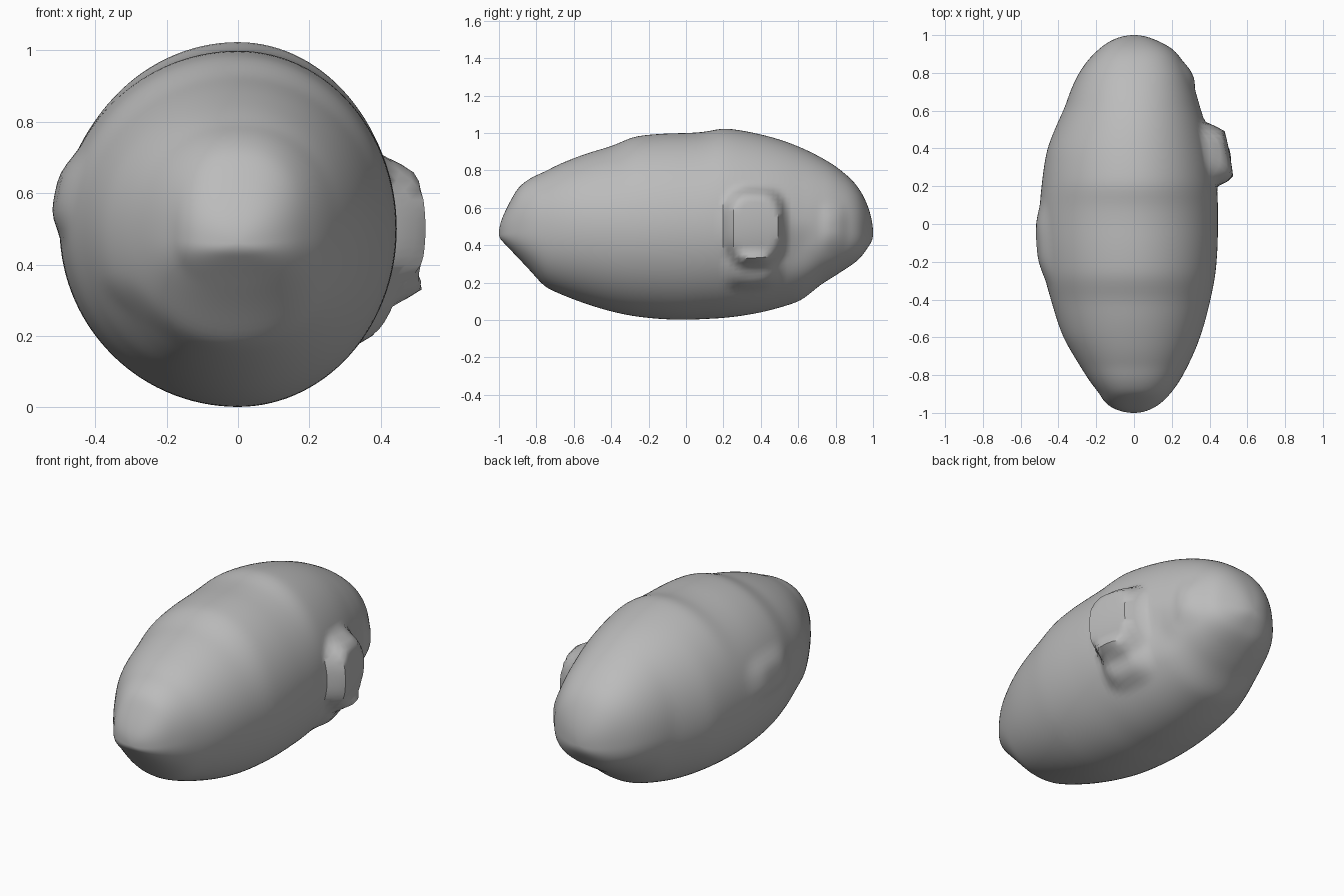
import bpy, bmesh, math
from mathutils import Vector

cube = bpy.data.objects.get("Cube")
if cube:
    bpy.data.objects.remove(cube)

# Stone colour
stone = bpy.data.materials.new("grey_stone")
stone.use_nodes = True
colour = (0.5, 0.5, 0.5, 1)
stone.diffuse_color = colour
shader = stone.node_tree.nodes["Principled BSDF"]
shader.inputs["Base Color"].default_value = colour
shader.inputs["Roughness"].default_value = 0.8

# Outline stations along the length: y, x low, x high, z low, z high
STATIONS = [
    (-.98, -.10, .09, .42, .55), (-.9, -.18, .19, .335, .705),
    (-.76, -.28, .28, .18, .79), (-.6, -.375, .35, .11, .865),
    (-.4, -.44, .405, .045, .928), (-.28, -.475, .43, .02, .982),
    (0, -.50, .445, 0, 1.0), (.1, -.50, .445, .005, 1.005),
    (.2, -.49, .44, .01, 1.028), (.4, -.46, .41, .04, .993),
    (.62, -.365, .35, .105, .92), (.72, -.33, .32, .19, .87),
    (.84, -.265, .27, .265, .79), (.93, -.18, .20, .33, .695),
    (.98, -.10, .10, .40, .585)]

# Lumps and hollows: centre, radii, push, steepness
LUMPS = [
    ((.43, .37, .50), (.3, .18, .23), (.092, 0, 0), 3),        # side crag
    ((.38, .36, .26), (.2, .17, .12), (.05, 0, 0), 1.8),       # crag foot
    ((.30, .79, .50), (.12, .09, .16), (.015, 0, 0), 1.2),     # rear nub
    ((-.5, -.1, .60), (.2, .24, .14), (-.025, 0, 0), 1.5),     # side swelling
    ((-.3, -.58, .24), (.18, .18, .14), (.01, 0, .01), 1),     # front hollow
    ((.34, .60, .38), (.18, .14, .16), (-.015, 0, 0), 1)]      # rear hollow


def axis_height(y):
    return .5 - .04 * y ** 4


def reaches(y):
    """Half-extents at y, blended as ratios of a perfect ellipsoid."""
    def ratios(s):
        c, k = axis_height(s[0]), math.sqrt(1 - s[0] ** 2)
        return [v / k for v in (-s[1], s[2], c - s[3], s[4] - c)]
    if y <= STATIONS[0][0]:
        return ratios(STATIONS[0])
    for a, b in zip(STATIONS, STATIONS[1:]):
        if y <= b[0]:
            t = (y - a[0]) / (b[0] - a[0])
            return [p + (q - p) * t for p, q in zip(ratios(a), ratios(b))]
    return ratios(STATIONS[-1])


def push_lumps(p):
    out = p.copy()
    for centre, radii, push, steepness in LUMPS:
        d = sum(abs((p[i] - centre[i]) / radii[i]) ** 3 for i in range(3)) ** (1 / 3)
        if d < 1:
            t = min(1, steepness * (1 - d))
            out += Vector(push) * (t * t * (3 - 2 * t))
    return out


# Body: rings lofted along the length, squarer towards the closed ends
RINGS, SIDES = 110, 120
bm = bmesh.new()
rows = []
for i in range(1, RINGS):
    angle = math.pi * i / RINGS
    y, k = -math.cos(angle), math.sin(angle)
    left, right, down, up = reaches(y)
    power = 2 + .5 * y ** 4
    row = []
    for j in range(SIDES):
        a = math.tau * j / SIDES
        c, s = math.cos(a), math.sin(a)
        r = k * (abs(c) ** power + abs(s) ** power) ** (-1 / power)
        row.append(bm.verts.new((c * r * (right if c > 0 else left), y,
                                 axis_height(y) + s * r * (up if s > 0 else down))))
    rows.append(row)
for a, b in zip(rows, rows[1:]):
    for j in range(SIDES):
        n = (j + 1) % SIDES
        bm.faces.new((a[j], a[n], b[n], b[j]))
for row, y in ((rows[0], -1), (rows[-1], 1)):
    tip = bm.verts.new((0, y, axis_height(y)))
    for j in range(SIDES):
        bm.faces.new((tip, row[j], row[(j + 1) % SIDES]))
bmesh.ops.recalc_face_normals(bm, faces=bm.faces)

# Worn surface: soften the rings, then raise lumps and sink hollows
for _ in range(6):
    bmesh.ops.smooth_vert(bm, verts=[v for row in rows for v in row], factor=0.5,
                          use_axis_x=True, use_axis_y=False, use_axis_z=True)
for v in bm.verts:
    v.co = push_lumps(v.co)

mesh = bpy.data.meshes.new("rock_body")
bm.to_mesh(mesh)
bm.free()
mesh.materials.append(stone)
rock = bpy.data.objects.new("rock_body", mesh)
bpy.context.collection.objects.link(rock)

# Soft surface with crisp crag edges
bpy.ops.object.select_all(action='DESELECT')
rock.select_set(True)
bpy.context.view_layer.objects.active = rock
bpy.ops.object.shade_smooth_by_angle(angle=math.radians(40))
